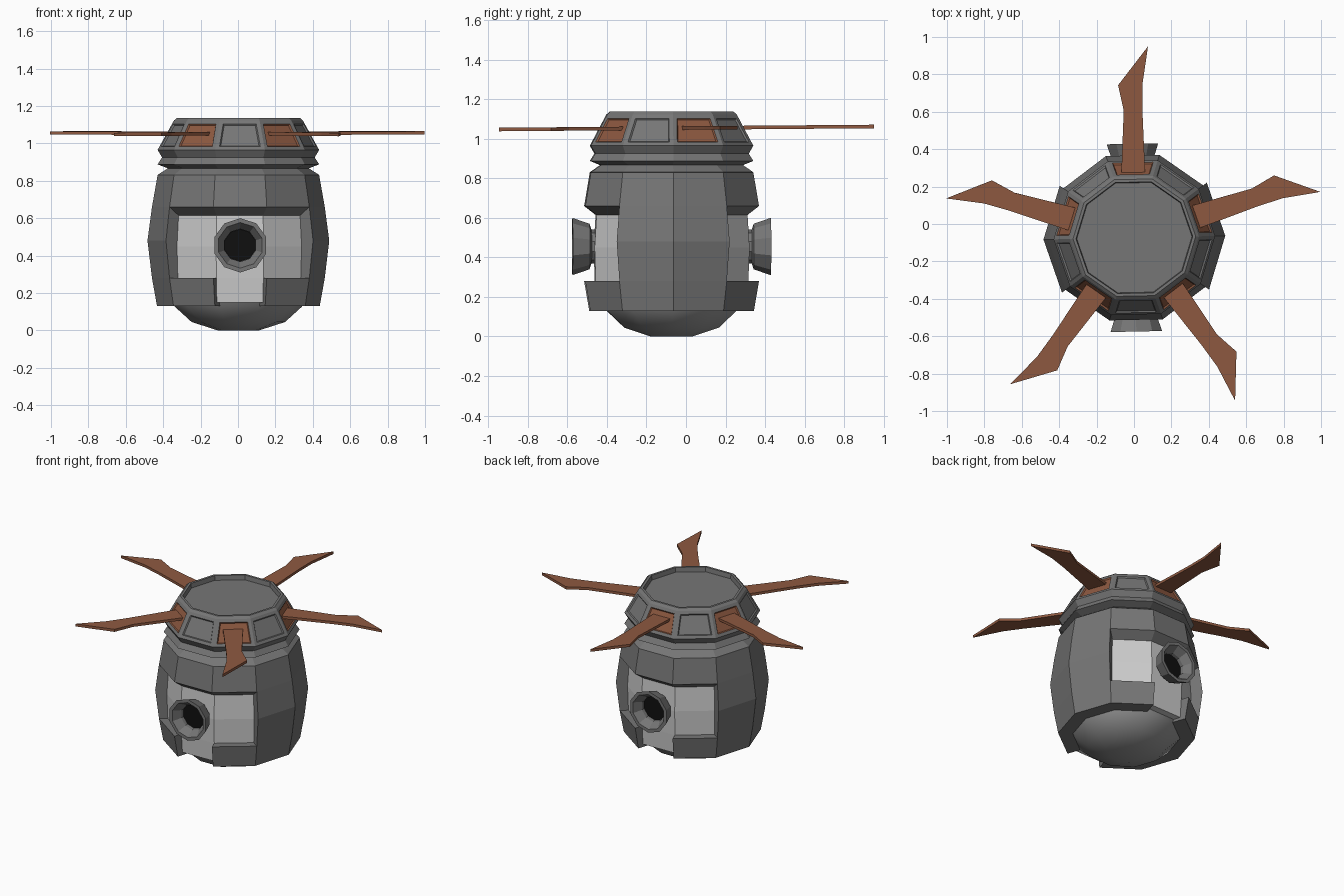
import bpy, bmesh, math
from mathutils import Matrix

if "Cube" in bpy.data.objects:
    bpy.data.objects.remove(bpy.data.objects["Cube"])

CY = -0.073          # body axis sits slightly forward of the blade extents
N = 10               # everything round is ten-sided


def material(name, color):
    m = bpy.data.materials.new(name)
    m.diffuse_color = color
    m.use_nodes = True
    m.node_tree.nodes["Principled BSDF"].inputs["Base Color"].default_value = m.diffuse_color
    return m


BROWN = material("rust_brown", (0.27, 0.10, 0.052, 1))
BLACK = material("black", (0.005, 0.005, 0.005, 1))
DARK = material("dark_grey", (0.18, 0.18, 0.18, 1))
MID = material("mid_grey", (0.3, 0.3, 0.3, 1))


def finish(bm, name, mats=(), matrix=None):
    bmesh.ops.recalc_face_normals(bm, faces=bm.faces)
    me = bpy.data.meshes.new(name)
    if matrix is not None:
        bm.transform(matrix)
    bm.to_mesh(me)
    bm.free()
    for m in mats:
        me.materials.append(m)
    ob = bpy.data.objects.new(name, me)
    bpy.context.collection.objects.link(ob)
    return ob


def ring_point(r, k, z):
    a = math.tau * k / N
    return (r * math.cos(a), r * math.sin(a), z)


def lathe(profile):
    """Ten-sided solid from (radius, height) points, capped at both ends."""
    bm = bmesh.new()
    rings = [[bm.verts.new(ring_point(r, k, z)) for k in range(N)] for r, z in profile]
    for a, b in zip(rings, rings[1:]):
        for k in range(N):
            j = (k + 1) % N
            bm.faces.new((a[k], a[j], b[j], b[k]))
    bm.faces.new(rings[0])
    bm.faces.new(rings[-1])
    return bm


# the whole body is turned a touch around its axis
AXIS = Matrix.Translation((0.002, CY, 0)) @ Matrix.Rotation(math.radians(1.2), 4, 'Z')

# rounded underside, smooth
belly = finish(lathe([(0.11, 0), (0.25, 0.045), (0.34, 0.127), (0.365, 0.18)]),
               "rounded_underside", (MID,), AXIS)
bpy.context.view_layer.objects.active = belly
belly.select_set(True)
bpy.ops.object.shade_smooth_by_angle(angle=math.radians(35))
belly.select_set(False)

# pale inner core seen through the openings
finish(lathe([(0.33, 0.148), (0.398, 0.15), (0.406, 0.28), (0.412, 0.45),
              (0.40, 0.64), (0.36, 0.86)]), "inner_core", matrix=AXIS)

# armour shell: grid of thick panels with front and back openings
OUTER = [(0.435, 0.13), (0.462, 0.28), (0.486, 0.48), (0.462, 0.66), (0.432, 0.83)]
INNER = [(0.335, 0.13), (0.385, 0.28), (0.40, 0.48), (0.395, 0.61), (0.37, 0.83)]


def solid(k, row):
    k %= N
    if row < 0 or row > 3:
        return False
    if k in (1, 2, 3, 6, 7, 8) and row in (1, 2):
        return False
    return not (k in (2, 7) and row == 0)


bm = bmesh.new()
out = [[bm.verts.new(ring_point(r, k, z)) for k in range(N)] for r, z in OUTER]
inn = [[bm.verts.new(ring_point(r, k, z)) for k in range(N)] for r, z in INNER]
for row in range(4):
    for k in range(N):
        if not solid(k, row):
            continue
        j = (k + 1) % N
        corners = [(row, k), (row, j), (row + 1, j), (row + 1, k)]
        bm.faces.new([out[a][b] for a, b in corners])
        bm.faces.new([inn[a][b] for a, b in reversed(corners)])
        neighbours = [(k, row - 1), (k + 1, row), (k, row + 1), (k - 1, row)]
        for s, nb in enumerate(neighbours):
            if not solid(*nb):
                (a, b), (c, d) = corners[s], corners[(s + 1) % 4]
                bm.faces.new((out[a][b], inn[a][b], inn[c][d], out[c][d]))
finish(bm, "armour_shell", (DARK,), AXIS)

# sloped shoulder on top of the shell
finish(lathe([(0.37, 0.81), (0.432, 0.831), (0.37, 0.872), (0.30, 0.872)]),
       "shell_shoulder", (DARK,), AXIS)

# head: grooved collar, sunken top, cone with inset panels, every second one brown
bm = lathe([(0.36, 0.86), (0.432, 0.888), (0.408, 0.925), (0.432, 0.965),
            (0.345, 1.122), (0.328, 1.137), (0.312, 1.137), (0.308, 1.105)])
bmesh.ops.recalc_face_normals(bm, faces=bm.faces)
cone = [f for f in bm.faces if 1.03 < f.calc_center_median().z < 1.06]
bmesh.ops.inset_individual(bm, faces=cone, thickness=0.021, use_even_offset=True)
for f in cone:
    c = f.calc_center_median()
    face = round((math.degrees(math.atan2(c.y, c.x)) - 18) / 36)
    f.material_index = 1 if face % 2 == 0 else 0
bmesh.ops.inset_individual(bm, faces=cone, thickness=0.006, depth=-0.008, use_even_offset=True)
finish(bm, "head", (DARK, BROWN), AXIS)

# five thin blades (lateral, radial outline); the left one is flipped over
OUTLINE = [(-0.068, 0.335), (0.06, 0.335), (0.045, 0.68), (0.045, 0.82),
           (0.075, 1.023), (-0.085, 0.815), (-0.055, 0.68)]
for name, angle, flip in (("back", 90, 1), ("right", 18, 1), ("front_right", -54, 1),
                          ("front_left", -126, 1), ("left", 164, -1)):
    bm = bmesh.new()
    f = bm.faces.new([bm.verts.new((u * flip, v, 0)) for u, v in OUTLINE])
    ext = bmesh.ops.extrude_face_region(bm, geom=[f])
    top = [g for g in ext["geom"] if isinstance(g, bmesh.types.BMVert)]
    bmesh.ops.translate(bm, vec=(0, 0, 0.018), verts=top)
    tilt = Matrix.Rotation(0.008, 4, 'X')
    spin = Matrix.Rotation(math.radians(angle - 90), 4, 'Z')
    finish(bm, name + "_blade", (BROWN,), Matrix.Translation((0, CY, 1.045)) @ tilt @ spin)

# flared ports front and back, with a dark bore
for name, turn in (("front", 0), ("back", math.pi)):
    place = (AXIS @ Matrix.Rotation(turn, 4, 'Z') @ Matrix.Translation((0, 0, 0.455))
             @ Matrix.Rotation(math.pi / 2, 4, 'X') @ Matrix.Rotation(math.pi / 2, 4, 'Z'))
    finish(lathe([(0.085, 0.36), (0.085, 0.405), (0.115, 0.415), (0.145, 0.502),
                  (0.122, 0.502), (0.088, 0.45), (0.086, 0.425)]), name + "_port", (DARK,), place)
    finish(lathe([(0.08, 0.40), (0.0865, 0.427)]), name + "_port_bore", (BLACK,), place)
